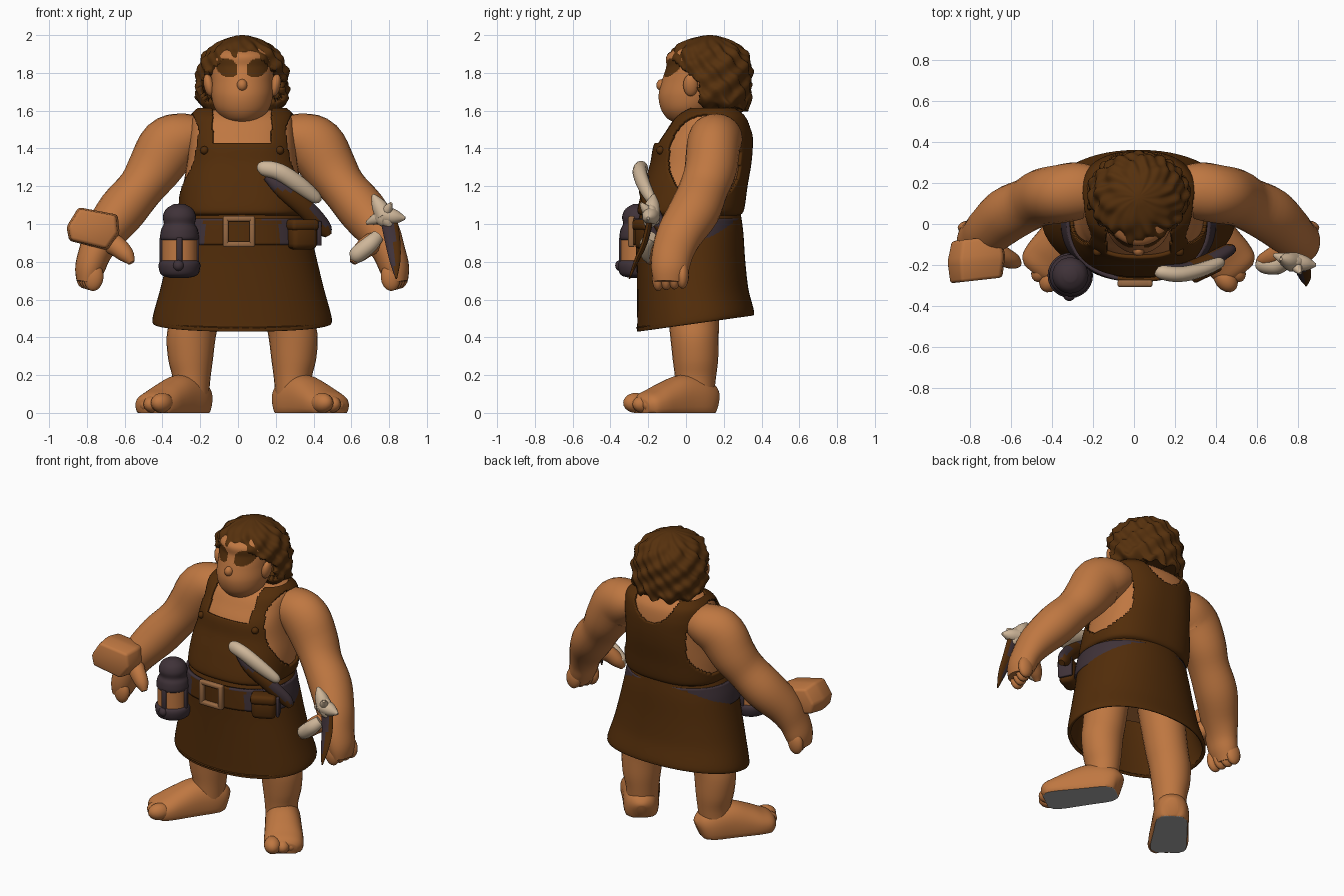
import bpy, bmesh, math
from mathutils import Vector

if "Cube" in bpy.data.objects:
    bpy.data.objects.remove(bpy.data.objects["Cube"])

CX = 0.022  # mirror plane of the figure


def material(name, rgb):
    m = bpy.data.materials.new(name)
    m.diffuse_color = (*rgb, 1)
    m.use_nodes = True
    m.node_tree.nodes["Principled BSDF"].inputs["Base Color"].default_value = m.diffuse_color
    return m


SKIN = material("skin", (0.52, 0.185, 0.053))
LEATHER = material("brown_leather", (0.085, 0.026, 0.003))
HAIR = material("brown_hair", (0.092, 0.030, 0.004))
DARK = material("dark_metal", (0.05, 0.032, 0.040))
BONE = material("bone", (0.62, 0.47, 0.32))
BRASS = material("dull_brass", (0.31, 0.14, 0.055))
SOLE = material("grey_sole", (0.40, 0.40, 0.40))


def finish(name, bm, mats, angle=50):
    bmesh.ops.recalc_face_normals(bm, faces=bm.faces)
    me = bpy.data.meshes.new(name)
    bm.to_mesh(me)
    bm.free()
    for m in mats:
        me.materials.append(m)
    ob = bpy.data.objects.new(name, me)
    bpy.context.collection.objects.link(ob)
    bpy.ops.object.select_all(action='DESELECT')
    ob.select_set(True)
    bpy.context.view_layer.objects.active = ob
    bpy.ops.object.shade_smooth_by_angle(angle=math.radians(angle))
    return ob


def smooth_path(pts, sub):
    """Catmull-Rom interpolation of ring parameters."""
    out = []
    for i in range(len(pts) - 1):
        p = [pts[max(i - 1, 0)], pts[i], pts[i + 1], pts[min(i + 2, len(pts) - 1)]]
        for s in range(sub):
            t = s / sub
            out.append([0.5 * (2 * b + (c - a) * t + (2 * a - 5 * b + 4 * c - d) * t * t
                               + (3 * b - a - 3 * c + d) * t ** 3) for a, b, c, d in zip(*p)])
    return out + [list(pts[-1])]


def loft(name, pts, mats, n=24, sub=4, hint=(0, 1, 0), flat=False, power=2.0,
         caps=True, shape=None, keep=None, paint=None):
    """Rings (x, y, z, a, b) joined along a path; b lies along the hint axis."""
    bm = bmesh.new()
    path = smooth_path(pts, sub)
    rings = []
    for i, (x, y, z, a, b) in enumerate(path):
        q, r = path[max(i - 1, 0)], path[min(i + 1, len(path) - 1)]
        t = Vector((0, 0, 1)) if flat else (Vector(r[:3]) - Vector(q[:3])).normalized()
        v = Vector(hint)
        v = (v - t * v.dot(t)).normalized()
        u = v.cross(t)
        ring = []
        for k in range(n):
            g = 2 * math.pi * k / n
            c, s = math.cos(g), math.sin(g)
            c = math.copysign(abs(c) ** (2 / power), c)
            s = math.copysign(abs(s) ** (2 / power), s)
            co = Vector((x, y, z)) + u * c * a + v * s * b
            ring.append(bm.verts.new(shape(co) if shape else co))
        rings.append(ring)
    for r0, r1 in zip(rings, rings[1:]):
        for k in range(n):
            bm.faces.new((r0[k], r0[(k + 1) % n], r1[(k + 1) % n], r1[k]))
    if caps:
        bm.faces.new(rings[0])
        bm.faces.new(rings[-1])
    bm.normal_update()
    if keep:
        bad = [f for f in bm.faces if not keep(f.calc_center_median())]
        bmesh.ops.delete(bm, geom=bad, context='FACES')
    if paint:
        for f in bm.faces:
            f.material_index = paint(f.calc_center_median())
    return finish(name, bm, mats)


def blob(name, loc, rad, mat, rot=(0, 0, 0)):
    bm = bmesh.new()
    bmesh.ops.create_uvsphere(bm, u_segments=16, v_segments=10, radius=1)
    ob = finish(name, bm, [mat])
    ob.location, ob.scale, ob.rotation_euler = loc, rad, rot
    return ob


def box(name, loc, size, mat, rot=(0, 0, 0), bevel=0.02):
    bm = bmesh.new()
    bmesh.ops.create_cube(bm, size=1)
    for v in bm.verts:
        v.co = Vector(a * b for a, b in zip(v.co, size))
    bmesh.ops.bevel(bm, geom=bm.edges[:], offset=bevel, segments=2, profile=0.5, affect='EDGES')
    ob = finish(name, bm, [mat])
    ob.location, ob.rotation_euler = loc, rot
    return ob


def shell(ob, thick):
    m = ob.modifiers.new("thickness", 'SOLIDIFY')
    m.thickness, m.offset = thick, -1


# Torso and the sleeveless apron top cut from the same profile
body = [(1.045, .315, .26, .022), (1.075, .335, .282, .025), (1.2, .33, .276, .05), (1.32, .31, .268, .078),
        (1.42, .298, .262, .092), (1.5, .292, .235, .115), (1.57, .278, .20, .13), (1.615, .235, .14, .14)]
loft("torso", [(CX, .03, .78, .30, .23)] + [(CX, cy, z - .012, rx * .95, ry * .95) for z, rx, ry, cy in body],
     [SKIN], n=40, flat=True, power=2.5)


def apron_keep(c):
    dx = abs(c.x - CX)
    if dx > .225 and ((c.y - .10) / .20) ** 2 + ((c.z - 1.35) / .235) ** 2 < 1:
        return False  # armholes
    if c.y < .1:
        return not (c.z > 1.43 and dx < .16)  # square front neckline
    return (dx / .16) ** 2 + ((c.z - 1.65) / .19) ** 2 > 1  # scooped back


shell(loft("apron_top", [(CX, cy, z, rx, ry) for z, rx, ry, cy in body], [LEATHER], n=160, sub=10,
           flat=True, power=2.5, caps=False, keep=apron_keep), .02)

# Skirt with a rolled hem that rises toward the back
skirt = [(.475, .45, .295, .05), (.467, .472, .308, .05), (.51, .472, .308, .05), (.65, .435, .295, .036),
         (.8, .398, .288, .026), (.96, .36, .285, .018), (1.06, .318, .265, .024)]
shell(loft("skirt", [(CX, cy, z, rx, ry) for z, rx, ry, cy in skirt], [LEATHER], n=64, flat=True, power=2.15,
           caps=False, shape=lambda c: c + Vector((0, 0, .13 * c.y * max(0, .66 - c.z) / .18))), .02)

# Belt, buckle, pouch and strap buttons
shell(loft("belt", [(CX, .005, z, rx, .287) for z, rx in ((.89, .378), (.96, .368), (1.03, .35))],
           [LEATHER, DARK], n=96, flat=True, power=2.2, caps=False,
           paint=lambda c: int(abs(c.x - CX) > .2 or c.z > 1.015 and abs(c.x - CX) > .1)), .02)
for sx in (-.07, .07):
    box("buckle_side", (.005 + sx, -.289, .96), (.03, .035, .165), BRASS, bevel=.01)
for sz in (-.068, .068):
    box("buckle_bar", (.005, -.289, .96 + sz), (.15, .035, .03), BRASS, bevel=.01)
box("pouch", (.34, -.205, .94), (.15, .10, .15), LEATHER, (0, 0, .45), .03)
box("pouch_flap", (.34, -.21, .995), (.16, .105, .06), LEATHER, (0, 0, .45), .02)
box("pouch_side", (.415, -.16, .95), (.02, .09, .13), DARK, (0, 0, .45), .005)
for s in (-1, 1):
    blob("strap_button", (CX + s * .20, -.135, 1.39), (.022, .022, .022), LEATHER)

# Horn-handled knife hanging in its sheath
loft("horn_handle", [(.11, -.225, 1.295, .02, .02), (.135, -.235, 1.295, .04, .035), (.22, -.245, 1.275, .045, .038),
                     (.32, -.225, 1.21, .045, .036), (.41, -.19, 1.14, .033, .028), (.432, -.18, 1.12, .012, .012)],
     [BONE], n=14)
loft("sheath", [(.15, -.215, 1.25, .02, .02), (.24, -.22, 1.18, .045, .03), (.36, -.18, 1.08, .05, .035),
                (.45, -.13, .98, .045, .03), (.478, -.12, .94, .02, .02)], [LEATHER, DARK], n=14,
     paint=lambda c: int(c.z > 1.18 or c.x + c.z > 1.455 and c.x > .38))

# Lantern hanging at the hip, with a post facing forward
L = (-.31, -.25)
loft("lantern_base", [(*L, z, r, r) for z, r in ((.715, .05), (.73, .095), (.77, .11), (.80, .105), (.81, .08))],
     [DARK], flat=True)
loft("lantern_glass", [(*L, .79, .095, .095), (*L, .93, .095, .095)], [SKIN], flat=True, sub=1)
loft("lantern_cap", [(*L, z, r, r) for z, r in ((.91, .085), (.925, .102), (.97, .097), (1.0, .083), (1.04, .088),
                                                (1.08, .07), (1.105, .03))], [DARK], flat=True)
for k in range(4):
    g = math.pi / 2 * k
    box("lantern_post", (L[0] + .092 * math.cos(g), L[1] + .092 * math.sin(g), .86), (.025, .03, .14), DARK, (0, 0, g), .006)
blob("lantern_knob", (-.315, -.345, .78), (.03, .03, .03), DARK)

# Limbs, mirrored left and right
for s, side in ((1, "right"), (-1, "left")):
    def m(x):
        return CX + s * (x - CX)

    loft(side + "_arm", [(m(x), *r) for x, *r in (
        (.24, .16, 1.47, .10, .12), (.32, .16, 1.455, .135, .14), (.41, .145, 1.41, .158, .142), (.49, .13, 1.29, .142, .138),
        (.56, .095, 1.19, .123, .13), (.66, .045, 1.07, .128, .135), (.75, -.03, .95, .11, .122),
        (.80, -.07, .85, .088, .11), (.83, -.085, .76, .078, .10), (.845, -.09, .69, .055, .08))], [SKIN])
    for i in range(4):
        blob(side + "_finger", (m(.85 - .014 * i), -.018 - .043 * i, .73 - .004 * i), (.052, .034, .073), SKIN, (0, -s * .1, 0))
    loft(side + "_thumb", [(m(.76), -.09, .92, .06, .055), (m(.69), -.15, .885, .055, .048),
                           (m(.635), -.18, .835, .043, .04), (m(.607), -.195, .795, .018, .018)], [SKIN], n=14)

    loft(side + "_leg", [(m(x), *r) for x, *r in (
        (.295, .045, .06, .095, .10), (.29, .05, .18, .10, .108), (.295, .05, .28, .118, .12), (.292, .045, .40, .13, .128),
        (.27, .04, .52, .132, .135), (.22, .03, .85, .14, .15))], [SKIN], flat=True)

    d, w = Vector((s * .59, -.807, 0)), Vector((s * .807, .59, 0))  # splayed foot axes
    heel = Vector((m(.26), .105, 0))
    foot = [(-.05, .03, .05, .05), (-.035, .07, .08, .055), (0, .095, .11, .06), (.06, .108, .135, .06), (.16, .112, .14, .06),
            (.26, .118, .115, .05), (.34, .122, .09, .04), (.40, .112, .07, .035), (.43, .08, .045, .03)]
    loft(side + "_foot", [(*(heel + d * t)[:2], z, a, b) for t, a, b, z in foot], [SKIN, SOLE], n=40, hint=(0, 0, 1),
         power=2.3, shape=lambda c: Vector((c.x, c.y, max(c.z, 0))), paint=lambda c: int(c.z < .001))
    for off, t, r in ((-.07, .41, .053), (-.008, .405, .046), (.042, .38, .043), (.082, .35, .038)):
        p = heel + d * t + w * off
        blob(side + "_toe", (p.x, p.y, r), (r, r * 1.35, r), SKIN, (0, 0, s * .63))

# Head with dark brow patches, nose, ears and neck
loft("neck", [(CX, .11, 1.5, .16, .14), (CX, .09, 1.6, .12, .12), (CX, .08, 1.72, .12, .12)], [SKIN], flat=True)
head = [(1.535, .05, .045, -.01), (1.56, .10, .10, 0), (1.61, .143, .145, .012), (1.68, .163, .178, .033),
        (1.76, .165, .18, .053), (1.83, .168, .175, .07), (1.9, .16, .175, .08), (1.96, .08, .08, .1)]


def brow(c):
    dx = abs(c.x - CX) - .08
    return int(c.y < .05 and (dx / .058) ** 2 + ((c.z - 1.828 - .2 * dx) / .051) ** 2 < 1)


loft("head", [(CX, cy, z, rx, ry) for z, rx, ry, cy in head], [SKIN, HAIR], n=120, sub=12, flat=True, paint=brow)
blob("nose", (CX, -.127, 1.735), (.028, .03, .032), SKIN)
for s in (-1, 1):
    blob("ear", (CX + s * .176, .025, 1.735), (.028, .04, .06), SKIN, (0, s * .2, 0))


# Shaggy hair
def shaggy(c):
    r = Vector((c.x - CX, c.y - .13, 0))
    g = math.atan2(r.y, r.x)
    k = (.5 * math.sin(g * 12 + 25 * c.z) + .6 * math.sin(g * 8 - 55 * c.z) + .5 * math.sin(g * 17 + 70 * c.z))
    drop = .018 * math.sin(g * 11) * max(0, 1.75 - c.z) / .15
    return c + r * .05 * k + Vector((0, 0, drop + .006 * k * min(1, max(0, 1.97 - c.z) / .05)))


hair = [(1.61, .18, .13, .195), (1.65, .236, .18, .158), (1.75, .243, .205, .138), (1.85, .222, .218, .125),
        (1.92, .18, .188, .118), (1.97, .11, .125, .12), (1.995, .04, .045, .125), (2.0, .004, .004, .125)]
shell(loft("hair", [(CX, cy, z, rx, ry) for z, rx, ry, cy in hair], [HAIR], n=128, sub=8, flat=True, shape=shaggy,
           keep=lambda c: c.z > 1.872 or c.y > .07 - 1.2 * max(0, c.z - 1.75)), .035)

# Rough stone block held in the left hand
bm = bmesh.new()
for y, k in ((-.275, .9), (-.17, 1), (-.07, .85)):
    for x, z in ((-.91, .985), (-.845, 1.09), (-.635, 1.05), (-.625, .95), (-.69, .86), (-.895, .91)):
        bm.verts.new((-.77 + (x + .77) * k, y + .1 * (x + .77), .975 + (z - .975) * k))
bmesh.ops.convex_hull(bm, input=bm.verts[:])
bmesh.ops.dissolve_limit(bm, angle_limit=.1, verts=bm.verts[:], edges=bm.edges[:])
bmesh.ops.bevel(bm, geom=bm.edges[:], offset=.015, segments=2, profile=.5, affect='EDGES')
finish("stone_block", bm, [SKIN])
loft("stone_grip", [(-.75, -.15, .93, .045, .045), (-.76, -.10, .82, .045, .045)], [SKIN], n=12)

# Bone dagger held in the right hand
hub = Vector((.775, -.185, 1.045))
for tip, r in (((.715, -.17, 1.155), .05), ((.885, -.2, 1.03), .05), ((.68, -.15, 1.005), .038),
               ((.81, -.24, 1.11), .033), ((.815, -.2, .975), .045)):
    e = Vector(tip)
    loft("bone_spike", [(*hub, r, r), (*hub.lerp(e, .55), r * .75, r * .75), (*e, .008, .008)], [BONE], n=10)
blob("bone_hub", hub, (.055, .04, .06), BONE)
loft("bone_pommel", [(.74, -.18, .935, .035, .03), (.70, -.205, .895, .044, .04), (.64, -.2, .845, .045, .042),
                     (.61, -.19, .825, .035, .03), (.598, -.185, .82, .012, .012)], [BONE], n=14)
loft("dagger_blade", [(.80, -.19, 1.02, .045, .018), (.82, -.22, .9, .04, .016), (.832, -.265, .8, .028, .012),
                      (.838, -.3, .71, .004, .004)], [LEATHER, DARK], n=12, paint=lambda c: int(c.x < .83))
